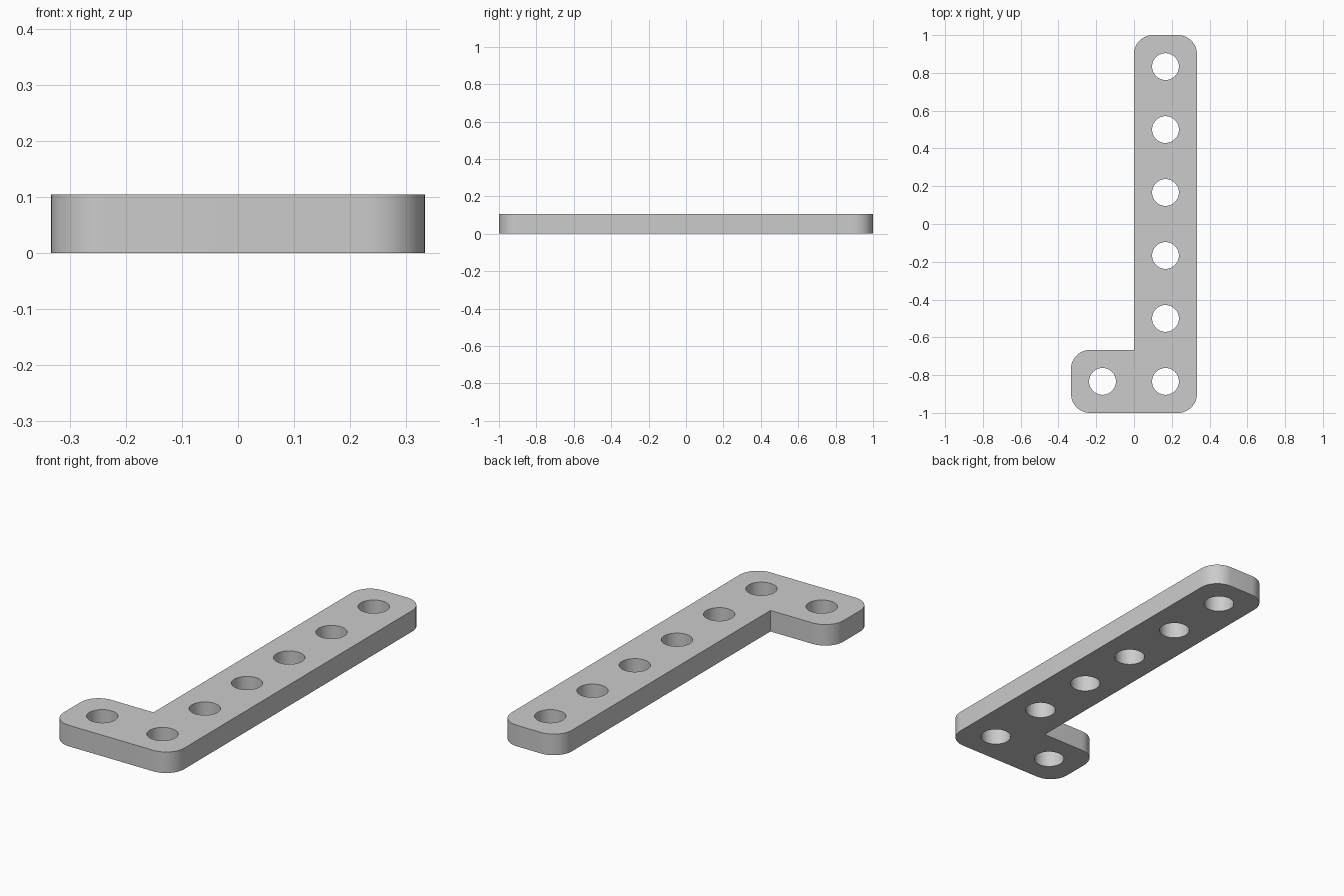
import bpy
import bmesh
from math import cos, sin, pi, radians

cube = bpy.data.objects.get("Cube")
if cube:
    bpy.data.objects.remove(cube, do_unlink=True)

PITCH = 1 / 3          # hole spacing and bar width
THICK = 0.105
CORNER = 0.1
HOLE = 0.071


def arc(cx, cy, radius, start, sweep, steps):
    angles = [radians(start + sweep * i / steps) for i in range(steps + 1)]
    return [(cx + radius * cos(a), cy + radius * sin(a)) for a in angles]


def add_loop(bm, points):
    verts = [bm.verts.new((x, y, 0)) for x, y in points]
    return [bm.edges.new((v, verts[i - 1])) for i, v in enumerate(verts)]


# L-shaped outline: five rounded outer corners and one sharp inner corner
W, L, R = PITCH, 1.0, CORNER
outline = []
for x, y, start in ((-W + R, -L + R, 180), (W - R, -L + R, 270),
                    (W - R, L - R, 0), (R, L - R, 90)):
    outline += arc(x, y, R, start, 90, 12)
outline.append((0, -L + W))
outline += arc(-W + R, -L + W - R, R, 90, 90, 12)

# Row of holes along the bar plus one in the foot
centres = [(W / 2, -L + W / 2 + i * PITCH) for i in range(6)]
centres.append((-W / 2, -L + W / 2))

bm = bmesh.new()
edges = add_loop(bm, outline)
for cx, cy in centres:
    edges += add_loop(bm, arc(cx, cy, HOLE, 0, 360, 48)[:-1])
bmesh.ops.triangle_fill(bm, edges=edges, use_beauty=True)

# Thicken the plate
top = bmesh.ops.extrude_face_region(bm, geom=bm.faces[:], use_keep_orig=True)
bmesh.ops.translate(bm, vec=(0, 0, THICK),
                    verts=[g for g in top["geom"] if isinstance(g, bmesh.types.BMVert)])
bmesh.ops.recalc_face_normals(bm, faces=bm.faces[:])

mesh = bpy.data.meshes.new("l_shaped_bracket")
bm.to_mesh(mesh)
bm.free()
bracket = bpy.data.objects.new("l_shaped_bracket", mesh)
bpy.context.collection.objects.link(bracket)

# Grey material
grey = bpy.data.materials.new("plain grey")
grey.use_nodes = True
colour = (0.6, 0.6, 0.6, 1)
grey.diffuse_color = colour
grey.node_tree.nodes["Principled BSDF"].inputs["Base Color"].default_value = colour
mesh.materials.append(grey)

# Smooth rounded walls, crisp rims
bpy.ops.object.select_all(action='DESELECT')
bracket.select_set(True)
bpy.context.view_layer.objects.active = bracket
bpy.ops.object.shade_smooth_by_angle(angle=radians(30))
